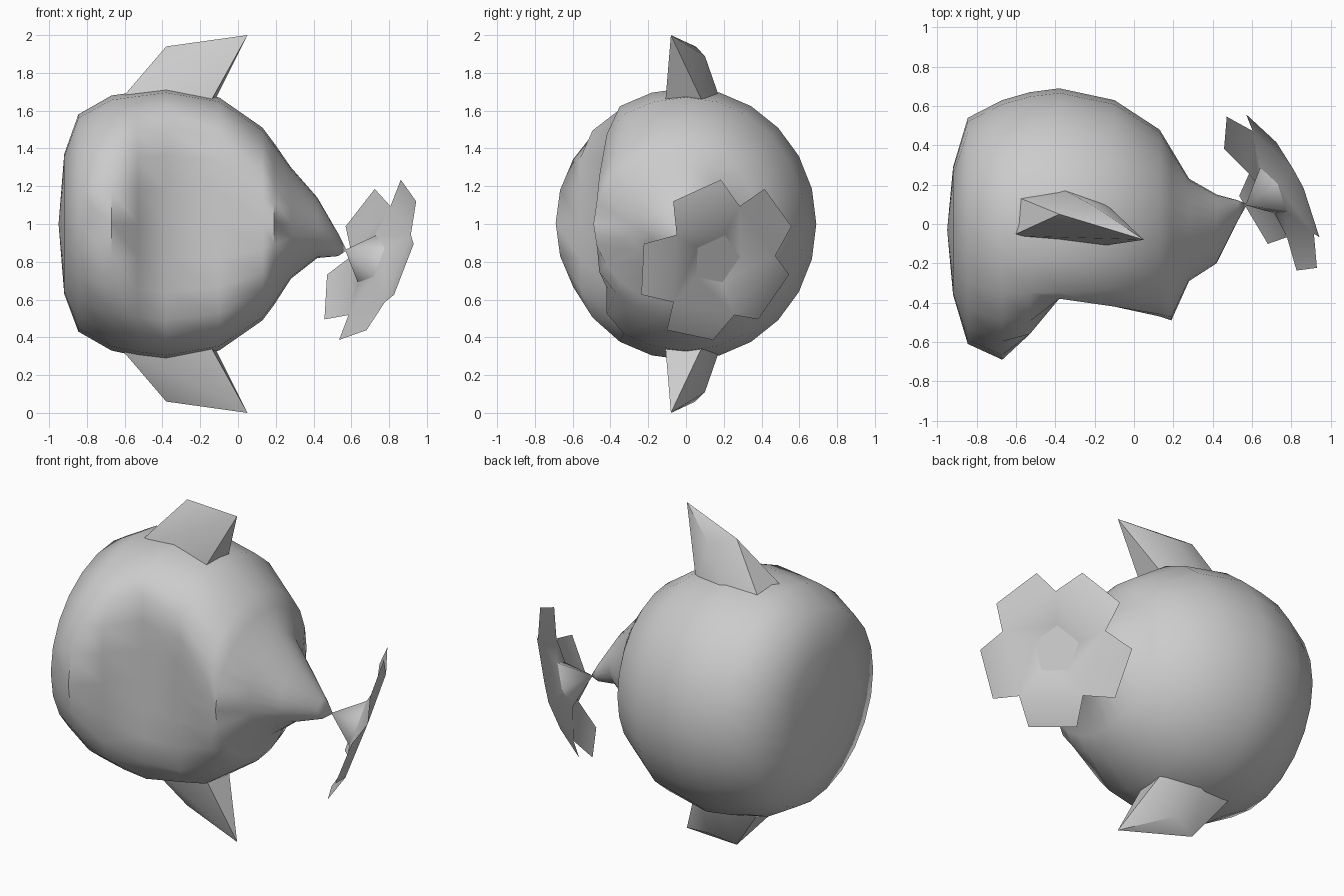
import bpy, bmesh, math
from mathutils import Vector

if "Cube" in bpy.data.objects:
    bpy.data.objects.remove(bpy.data.objects["Cube"])

# One plain grey for everything
GREY = (0.6, 0.6, 0.6, 1)
grey = bpy.data.materials.new("plain_grey")
grey.use_nodes = True
grey.diffuse_color = GREY
bsdf = next(n for n in grey.node_tree.nodes if n.type == "BSDF_PRINCIPLED")
bsdf.inputs["Base Color"].default_value = GREY


def finish(name, bm, angle=60, recalc=True):
    if recalc:
        bmesh.ops.recalc_face_normals(bm, faces=bm.faces)
    mesh = bpy.data.meshes.new(name)
    bm.to_mesh(mesh)
    bm.free()
    mesh.materials.append(grey)
    obj = bpy.data.objects.new(name, mesh)
    bpy.context.collection.objects.link(obj)
    bpy.ops.object.select_all(action="DESELECT")
    obj.select_set(True)
    bpy.context.view_layer.objects.active = obj
    bpy.ops.object.shade_smooth_by_angle(angle=math.radians(angle))
    return obj


def bridge(bm, a, b):
    n = len(a)
    for i in range(n):
        bm.faces.new((a[i], a[(i + 1) % n], b[(i + 1) % n], b[i]))


def fan(bm, ring, tip):
    for i in range(len(ring)):
        bm.faces.new((ring[i], ring[(i + 1) % len(ring)], tip))


# Body: rings along x given as x, bottom, top, front, back, hollow limit of the front
STATIONS = [
    (-0.92, 0.63, 1.37, -0.36, 0.29, -1),
    (-0.845, 0.43, 1.58, -0.61, 0.54, -1),
    (-0.67, 0.33, 1.68, -0.69, 0.63, -1),
    (-0.53, 0.3, 1.7, -0.7, 0.67, -0.56),
    (-0.38, 0.28, 1.72, -0.7, 0.69, -0.38),
    (-0.1, 0.33, 1.67, -0.66, 0.63, -0.42),
    (0.13, 0.49, 1.51, -0.53, 0.48, -0.47),
    (0.19, 0.57, 1.43, -0.49, 0.38, -1),
    (0.28, 0.71, 1.3, -0.29, 0.23, -1),
    (0.42, 0.82, 1.14, -0.2, 0.15, -1),
    (0.53, 0.83, 0.95, 0.02, 0.12, -1),
]
SIDES = 24
STEM = Vector((0.575, 0.1, 0.86))
bm = bmesh.new()
rings = []
for x, low, high, front, back, limit in STATIONS:
    ring = []
    mid = (low + high) / 2
    for i in range(SIDES):
        t = math.tau * i / SIDES
        y = math.cos(t) * (back if math.cos(t) > 0 else -front)
        if front > 0:
            y = (front + back) / 2 + math.cos(t) * (back - front) / 2
        ring.append(bm.verts.new((x, max(y, limit), mid + math.sin(t) * (high - low) / 2)))
    rings.append(ring)
for a, b in zip(rings, rings[1:]):
    bridge(bm, a, b)
fan(bm, rings[0], bm.verts.new((-0.95, -0.03, 1)))
fan(bm, rings[-1], bm.verts.new(STEM))
finish("body", bm)

# Upper and lower fins, mirrored about the middle height
FIN = [(-0.62, -0.06, 0.66), (-0.6, 0.14, 0.64), (-0.37, 0.18, 0.66), (-0.14, 0.1, 0.62),
       (-0.15, -0.11, 0.64), (-0.38, 0.05, 0.94), (-0.22, 0.1, 0.89), (0.05, -0.08, 1.0)]
for name, side in (("upper_fin", 1), ("lower_fin", -1)):
    bm = bmesh.new()
    for x, y, z in FIN:
        bm.verts.new((x, y, 1 + side * z))
    bmesh.ops.convex_hull(bm, input=bm.verts[:])
    finish(name, bm, 40)

# Five-lobed tail: a cone from the stem, a pentagon hub and thin swept-back lobes
CENTRE = Vector((0.7, 0.16, 0.81))
NORMAL = Vector((0.836, 0.426, -0.343)).normalized()
UP = Vector((0.21, 0.32, 0.92))
UP = (UP - NORMAL * UP.dot(NORMAL)).normalized()
SIDE = NORMAL.cross(UP)


def tail_point(bm, degrees, radius, depth):
    t = math.radians(degrees)
    return bm.verts.new(CENTRE + radius * (UP * math.cos(t) + SIDE * math.sin(t)) + NORMAL * depth)


bm = bmesh.new()
hub = [tail_point(bm, 72 * i, 0.14, 0) for i in range(5)]
notch = [tail_point(bm, 72 * i, 0.325, 0.045) for i in range(5)]
for i in range(5):
    j = (i + 1) % 5
    tips = [tail_point(bm, 72 * i + a, 0.455, 0) for a in (17.5, 54.5)]
    bm.faces.new((hub[i], notch[i], notch[j], hub[j]))
    bm.faces.new((notch[i], tips[0], tips[1], notch[j]))
finish("tail_lobes", bm, 60, recalc=False)

bm = bmesh.new()
hub = [tail_point(bm, 72 * i, 0.14, 0) for i in range(5)]
bm.faces.new(hub)
fan(bm, hub, bm.verts.new(STEM - NORMAL * 0.01))
finish("tail_hub", bm, 60)
